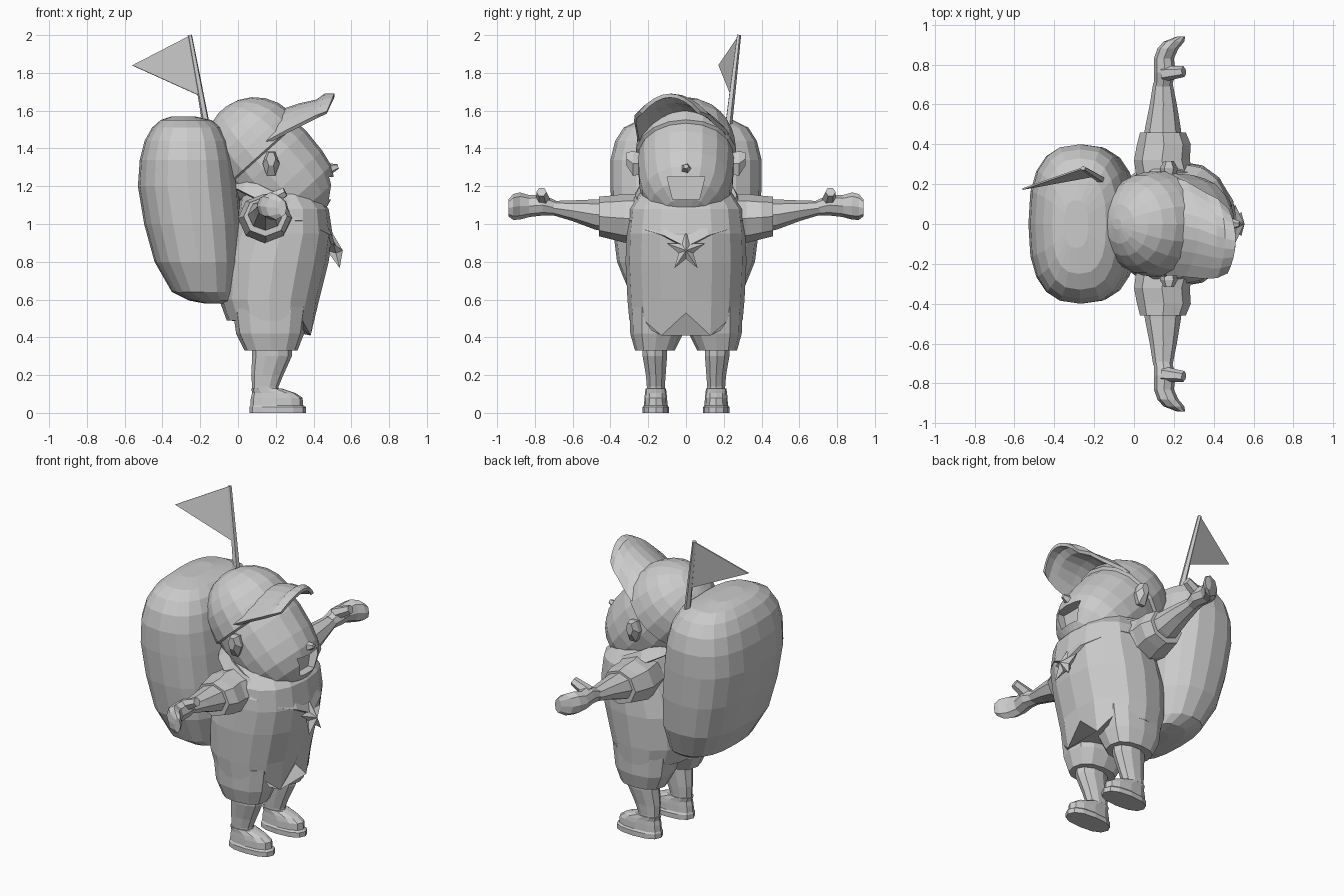
import bpy, bmesh, math
from mathutils import Vector

cube = bpy.data.objects.get("Cube")
if cube:
    bpy.data.objects.remove(cube, do_unlink=True)

# Single clay colour for every part
clay = bpy.data.materials.new("clay_grey")
clay.use_nodes = True
GREY = (0.6, 0.6, 0.6, 1)
clay.diffuse_color = GREY
clay.node_tree.nodes["Principled BSDF"].inputs["Base Color"].default_value = GREY


def make(name, verts, faces, mirror=False, thick=0):
    mesh = bpy.data.meshes.new(name)
    mesh.from_pydata(verts, [], faces)
    bm = bmesh.new()
    bm.from_mesh(mesh)
    bmesh.ops.recalc_face_normals(bm, faces=bm.faces)
    bm.to_mesh(mesh)
    bm.free()
    mesh.materials.append(clay)
    ob = bpy.data.objects.new(name, mesh)
    bpy.context.collection.objects.link(ob)
    if thick:
        mod = ob.modifiers.new("thickness", "SOLIDIFY")
        mod.thickness = thick
        mod.offset = 0
    if mirror:
        mod = ob.modifiers.new("mirror", "MIRROR")
        mod.use_axis = (False, True, False)
    return ob


def skin(rows, seg):
    # Quads between closed rows of points
    return [(r * seg + i, r * seg + (i + 1) % seg,
             (r + 1) * seg + (i + 1) % seg, (r + 1) * seg + i)
            for r in range(rows - 1) for i in range(seg)]


def loft(name, rings, seg=12, axis="z", power=2, mirror=False, shift=None):
    # Each ring: distance along axis, two centre values, two radii
    verts = []
    for k, (t, a, b, ra, rb) in enumerate(rings):
        for i in range(seg):
            ang = math.tau * i / seg
            c, s = math.cos(ang), math.sin(ang)
            u = a + ra * math.copysign(abs(c) ** (2 / power), c)
            v = b + rb * math.copysign(abs(s) ** (2 / power), s)
            h = t + (shift(ang) if shift and k == 0 else 0)
            verts.append((u, v, h) if axis == "z" else (u, h, v))
    faces = skin(len(rings), seg)
    last = (len(rings) - 1) * seg
    faces += [tuple(range(seg)), tuple(range(last, last + seg))]
    return make(name, verts, faces, mirror)


def tube(name, p0, p1, r0, r1, seg=6, mirror=False):
    p0, p1 = Vector(p0), Vector(p1)
    turn = (p1 - p0).to_track_quat("Z", "Y")
    verts = [p + turn @ Vector((r * math.cos(math.tau * i / seg),
                                r * math.sin(math.tau * i / seg), 0))
             for p, r in ((p0, r0), (p1, r1)) for i in range(seg)]
    faces = skin(2, seg) + [tuple(range(seg)), tuple(range(seg, 2 * seg))]
    return make(name, verts, faces, mirror)


# Torso with a pointed shirt hem at the front
def hem(ang):
    d = abs((ang + math.pi) % math.tau - math.pi)
    return 0.04 if d < 0.1 else -0.08 if d < 0.5 else 0


loft("torso", [(0.49, 0.17, 0, 0.23, 0.30), (0.6, 0.165, 0, 0.265, 0.31),
               (0.8, 0.19, 0, 0.29, 0.32), (0.95, 0.225, 0, 0.275, 0.315),
               (1.08, 0.24, 0, 0.24, 0.30), (1.2, 0.2, 0, 0.18, 0.22)],
     seg=16, power=2.3, shift=hem)

# Shorts, legs and shoes
loft("shorts", [(0.33, 0.175, 0.165, 0.14, 0.105), (0.42, 0.17, 0.155, 0.18, 0.14),
                (0.56, 0.17, 0.15, 0.2, 0.15)], 12, power=2.4, mirror=True)
loft("legs", [(0.08, 0.145, 0.16, 0.07, 0.05), (0.14, 0.145, 0.16, 0.07, 0.05),
              (0.2, 0.155, 0.16, 0.085, 0.055), (0.3, 0.18, 0.165, 0.105, 0.068),
              (0.4, 0.18, 0.165, 0.11, 0.07)], 10, mirror=True)
loft("shoes", [(0, 0.21, 0.16, 0.15, 0.07), (0.03, 0.21, 0.16, 0.15, 0.07),
               (0.04, 0.205, 0.16, 0.14, 0.062), (0.08, 0.205, 0.16, 0.137, 0.06),
               (0.105, 0.19, 0.16, 0.115, 0.057), (0.13, 0.15, 0.16, 0.08, 0.054)],
     12, power=2.4, mirror=True)

# Sleeves, arms, hands and thumbs
loft("sleeves", [(0.18, 0.17, 1.03, 0.15, 0.13), (0.32, 0.14, 1.03, 0.14, 0.13),
                 (0.40, 0.15, 1.035, 0.135, 0.115), (0.46, 0.145, 1.04, 0.115, 0.105)],
     8, axis="y", mirror=True)
loft("arms", [(0.4, 0.145, 1.045, 0.1, 0.09), (0.48, 0.145, 1.05, 0.09, 0.08),
              (0.6, 0.147, 1.07, 0.068, 0.055), (0.71, 0.145, 1.085, 0.048, 0.037)],
     8, axis="y", mirror=True)
loft("hands", [(0.69, 0.145, 1.085, 0.045, 0.04), (0.76, 0.155, 1.1, 0.055, 0.055),
               (0.83, 0.15, 1.095, 0.05, 0.058), (0.88, 0.17, 1.095, 0.053, 0.072),
               (0.915, 0.2, 1.09, 0.052, 0.068), (0.94, 0.235, 1.085, 0.022, 0.045)],
     8, axis="y", mirror=True)
tube("thumbs", (0.15, 0.755, 1.12), (0.25, 0.765, 1.17), 0.04, 0.027, mirror=True)

# Head: tilted egg running from the cap down to the jaw
TILT = math.radians(138)


def tilted(ob):
    ob.location = (0.09, 0, 1.41)
    ob.rotation_euler = (0, TILT, 0)
    return ob


head = tilted(loft("head", [(s, 0, 0, r, r) for s, r in (
    (-0.1, 0.2), (0, 0.245), (0.12, 0.257), (0.255, 0.25), (0.345, 0.233),
    (0.42, 0.19), (0.475, 0.12), (0.505, 0.03))], 18))
R = 0.262
dome = [(-R * math.cos(a), R * math.sin(a)) for a in
        (math.radians(d) for d in (6, 22, 38, 54, 70, 85))]
tilted(loft("cap", [(s, 0, 0, r, r) for s, r in dome + [(0.05, 0.268), (0.06, 0.25)]], 18))

# Mouth cut out of the face
outline = [(-0.1, 1.25), (0.1, 1.25), (0.07, 1.13), (-0.07, 1.13)]
cutter = make("mouth_cutter", [(x, y, z) for x in (0.44, 0.62) for y, z in outline],
              skin(2, 4) + [(0, 1, 2, 3), (4, 5, 6, 7)])
cutter.hide_render = True
cutter.hide_set(True)
cut = head.modifiers.new("mouth", "BOOLEAN")
cut.operation = "DIFFERENCE"
cut.solver = "EXACT"
cut.object = cutter

# Nose and ears
tube("nose", (0.46, 0, 1.285), (0.53, 0, 1.305), 0.04, 0.014, seg=5)
loft("ears", [(0.22, 0.17, 1.32, 0.035, 0.06), (0.28, 0.175, 1.32, 0.045, 0.075),
              (0.315, 0.175, 1.345, 0.025, 0.04)], 6, axis="y", mirror=True)

# Cap brim: arched sheet swung towards one side
verts, N = [], 9
#       x mid, x edge, y from, y to, z mid, z edge
rows = [(0.24, 0.15, -0.25, 0.24, 1.6, 1.43), (0.33, 0.26, -0.26, 0.21, 1.63, 1.49),
        (0.42, 0.36, -0.27, 0.15, 1.65, 1.54), (0.46, 0.42, -0.265, 0.12, 1.68, 1.57),
        (0.51, 0.47, -0.24, 0.07, 1.68, 1.59)]
for xm, xe, y0, y1, zm, ze in rows:
    for i in range(N):
        t = i / (N - 1)
        bend = (2 * t - 1) ** 2
        verts.append((xm + (xe - xm) * bend, y0 + (y1 - y0) * t, zm + (ze - zm) * bend))
make("cap_brim", verts, [(r * N + i, r * N + i + 1, (r + 1) * N + i + 1, (r + 1) * N + i)
                         for r in range(len(rows) - 1) for i in range(N - 1)], thick=0.02)

# Slanted collar with points over the shoulders
verts, seg = [], 16
for rx, ry, drop in ((0.235, 0.26, 0), (0.285, 0.305, 0.08)):
    for i in range(seg):
        a = math.tau * i / seg
        x = 0.225 + rx * math.cos(a)
        point = 0.05 if drop and i % 4 == 0 else 0
        verts.append((x, ry * math.sin(a), 1.26 - 0.5 * x - drop - point))
make("collar", verts, skin(2, seg), thick=0.02)

# Chest star, raised in the middle
rim = []
for i in range(10):
    a = math.pi / 2 + math.tau * i / 10
    r = 0.115 if i % 2 == 0 else 0.045
    z = 0.86 + r * math.sin(a)
    rim.append((0.515 - 0.25 * (z - 0.86), r * math.cos(a) * 0.9, z))
make("chest_star", rim + [(0.555, 0, 0.86), (0.47, 0, 0.86)],
     [(i, (i + 1) % 10, tip) for i in range(10) for tip in (10, 11)])

# Backpack
loft("backpack", [(0.58, -0.12, 0, 0.06, 0.14), (0.595, -0.14, 0, 0.12, 0.23),
                  (0.64, -0.18, 0, 0.17, 0.3), (0.8, -0.212, 0, 0.23, 0.365),
                  (1.0, -0.24, 0, 0.257, 0.39), (1.2, -0.265, 0, 0.265, 0.4),
                  (1.34, -0.27, 0, 0.25, 0.4), (1.44, -0.27, 0, 0.225, 0.375),
                  (1.51, -0.27, 0, 0.185, 0.33), (1.55, -0.275, 0, 0.135, 0.25),
                  (1.57, -0.29, 0, 0.06, 0.12)], 20, power=2.6)

# Flag and pole
tube("flag_pole", (-0.145, 0.21, 1.4), (-0.255, 0.28, 2.0), 0.022, 0.012, seg=5)
make("flag", [(-0.26, 0.28, 1.995), (-0.56, 0.175, 1.84), (-0.205, 0.24, 1.68)],
     [(0, 1, 2)], thick=0.008)
